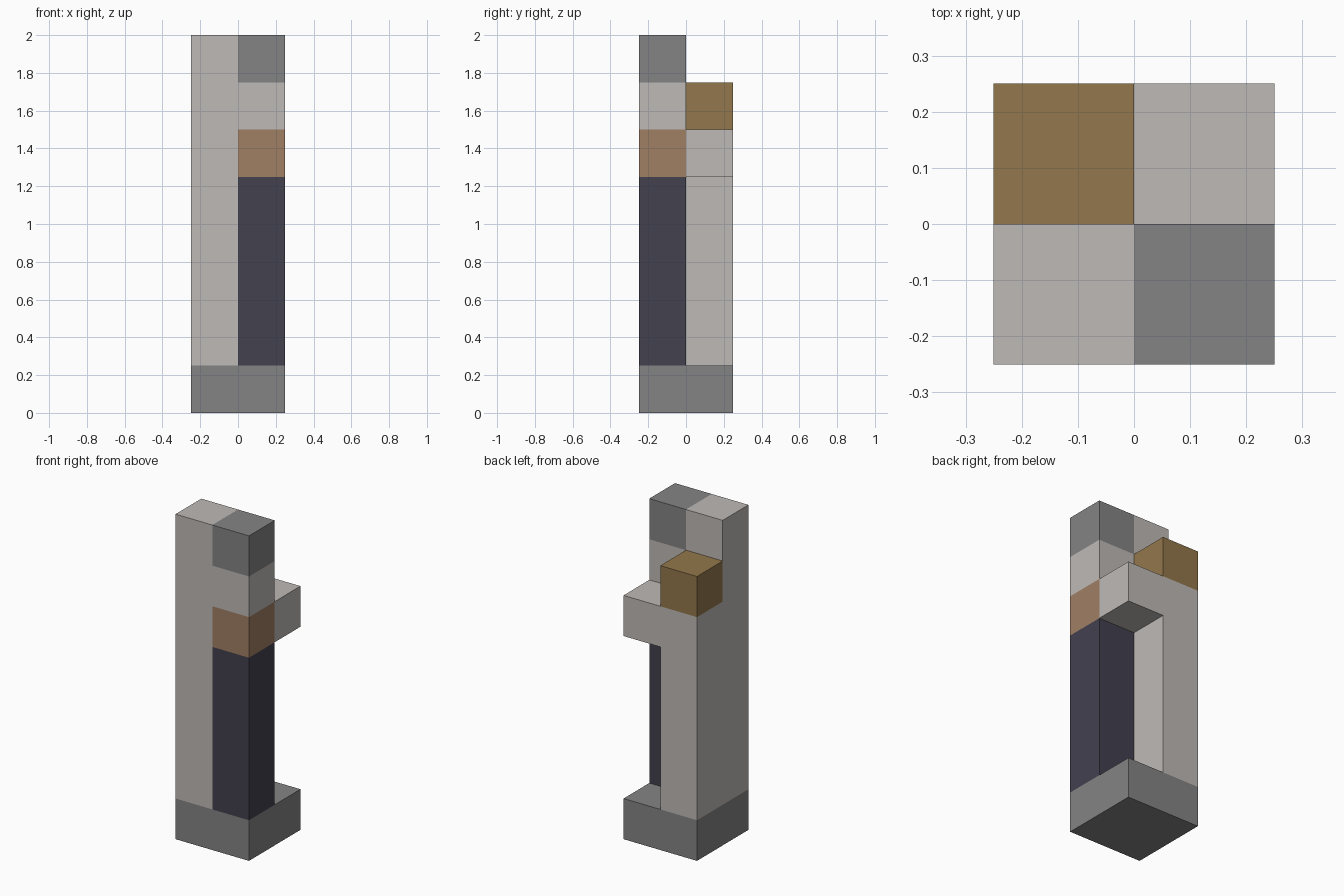
import bpy
import bmesh
from mathutils import Vector

cube = bpy.data.objects.get("Cube")
if cube:
    bpy.data.objects.remove(cube, do_unlink=True)

CELL = 0.25  # edge of one block


def linear(c):
    c /= 255
    return c / 12.92 if c <= 0.04045 else ((c + 0.055) / 1.055) ** 2.4


def material(name, hex_code):
    mat = bpy.data.materials.new(name)
    rgba = [linear(v) for v in bytes.fromhex(hex_code)] + [1.0]
    mat.use_nodes = True
    mat.diffuse_color = rgba
    shader = next(n for n in mat.node_tree.nodes if n.type == "BSDF_PRINCIPLED")
    shader.inputs["Base Color"].default_value = rgba
    shader.inputs["Roughness"].default_value = 0.9
    return mat


pale = material("pale_stone", "BFBAB6")
grey = material("mid_grey", "848484")
navy = material("dark_navy", "42414F")
copper = material("copper_tan", "A07E64")
ochre = material("ochre_brown", "93774C")

# Block columns: x and y are -1 or 0, z counts up from the ground
RIGHT_FRONT, LEFT_FRONT = (-1, -1), (0, -1)
RIGHT_BACK, LEFT_BACK = (-1, 0), (0, 0)


def stack(column, low, high):
    return [(*column, z) for z in range(low, high)]


corners = (RIGHT_FRONT, LEFT_FRONT, RIGHT_BACK, LEFT_BACK)
parts = [
    ("base", grey, [(*c, 0) for c in corners]),
    ("front_pillar", pale, stack(RIGHT_FRONT, 1, 8)),
    ("back_pillar", pale, stack(RIGHT_BACK, 1, 6)),
    ("back_pillar_cap", ochre, stack(RIGHT_BACK, 6, 7)),
    ("back_ledge", pale, stack(LEFT_BACK, 5, 6)),
    ("dark_shaft", navy, stack(LEFT_FRONT, 1, 5)),
    ("copper_band", copper, stack(LEFT_FRONT, 5, 6)),
    ("pale_band", pale, stack(LEFT_FRONT, 6, 7)),
    ("top_block", grey, stack(LEFT_FRONT, 7, 8)),
]
filled = {cell for _, _, cells in parts for cell in cells}


def build(name, mat, cells):
    """Make one part from blocks, leaving out faces buried between blocks."""
    bm = bmesh.new()
    for cell in cells:
        middle = Vector(cell) + Vector((0.5, 0.5, 0.5))
        for axis in range(3):
            for sign in (-1, 1):
                normal = Vector((0, 0, 0))
                normal[axis] = sign
                if tuple(int(v) for v in Vector(cell) + normal) in filled:
                    continue
                u = Vector((0, 0, 0))
                u[(axis + 1) % 3] = 0.5
                v = normal.cross(u)
                centre = middle + normal * 0.5
                bm.faces.new([bm.verts.new((centre + p) * CELL)
                              for p in (-u - v, u - v, u + v, v - u)])
    bmesh.ops.remove_doubles(bm, verts=bm.verts[:], dist=0.001)
    bmesh.ops.dissolve_limit(bm, angle_limit=0.01,
                             verts=bm.verts[:], edges=bm.edges[:])
    mesh = bpy.data.meshes.new(name)
    bm.to_mesh(mesh)
    bm.free()
    mesh.materials.append(mat)
    bpy.context.scene.collection.objects.link(bpy.data.objects.new(name, mesh))


for part in parts:
    build(*part)
